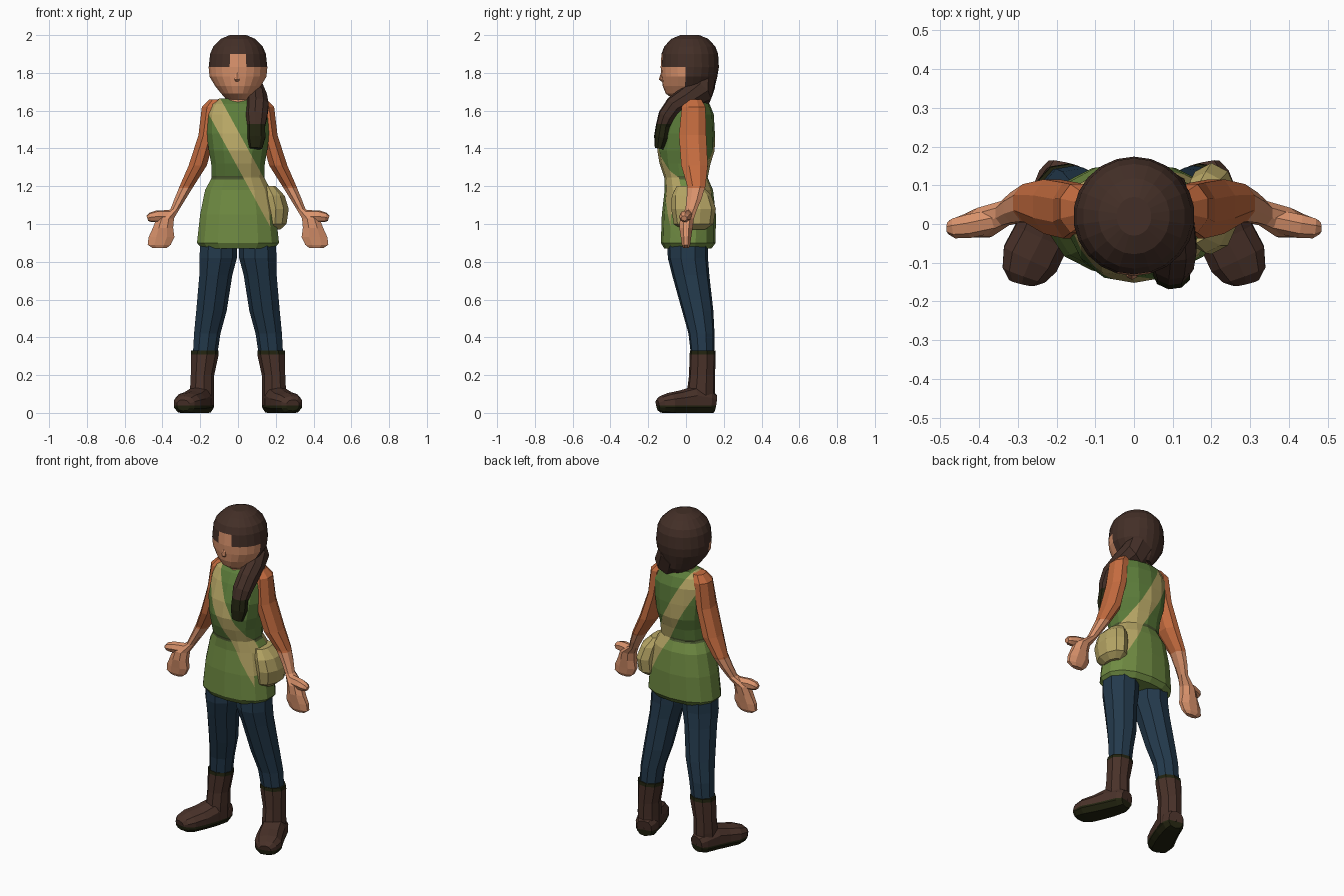
import bpy, bmesh, math
from mathutils import Vector

def mat(name, rgb):
    m = bpy.data.materials.new(name)
    m.diffuse_color = (*rgb, 1)
    return m

SKIN = mat("skin", (0.70, 0.29, 0.15))
SLEEVE = mat("orange_sleeve", (0.56, 0.15, 0.05))
GREEN = mat("skirt_green", (0.16, 0.26, 0.055))
BODICE = mat("bodice_green", (0.105, 0.20, 0.042))
TAN = mat("tan_canvas", (0.47, 0.38, 0.13))
HAIR = mat("hair_brown", (0.056, 0.028, 0.020))
BOOT = mat("boot_brown", (0.066, 0.031, 0.022))
JEANS = mat("denim_blue", (0.017, 0.042, 0.073))
DARK = mat("dark_olive", (0.016, 0.017, 0.005))
BELT = mat("belt_olive", (0.07, 0.10, 0.03))

def loft(name, rings, mats, n=10, power=2.0, rule=None, cuts=(), mirror=False,
         along=False, ref=(1, 0, 0), floor=False):
    """Skin rings (x, y, z, ra, rb); rings lie flat, or square to the path if along."""
    bm = bmesh.new()
    pts = [Vector(r[:3]) for r in rings]
    loops = []
    for i, r in enumerate(rings):
        a, b = Vector((1, 0, 0)), Vector((0, 1, 0))
        if along:
            t = (pts[min(i + 1, len(pts) - 1)] - pts[max(i - 1, 0)]).normalized()
            a = Vector(ref)
            a = (a - t * a.dot(t)).normalized()
            b = t.cross(a)
        loop = []
        for k in range(n):
            w = 2 * math.pi * (k + 0.5) / n
            c, s = math.cos(w), math.sin(w)
            c = math.copysign(abs(c) ** (2 / power), c)
            s = math.copysign(abs(s) ** (2 / power), s)
            p = pts[i] + a * c * r[3] + b * s * r[4]
            if floor:
                p.z = max(p.z, 0)
            loop.append(bm.verts.new(p))
        loops.append(loop)
    for lo, hi in zip(loops, loops[1:]):
        for k in range(n):
            j = (k + 1) % n
            bm.faces.new((lo[k], lo[j], hi[j], hi[k]))
    bm.faces.new(loops[0])
    bm.faces.new(loops[-1])
    for co, no in cuts:
        bmesh.ops.bisect_plane(bm, geom=bm.verts[:] + bm.edges[:] + bm.faces[:],
                               plane_co=co, plane_no=no)
    bmesh.ops.recalc_face_normals(bm, faces=bm.faces[:])
    if rule:
        for f in bm.faces:
            f.material_index = rule(f.calc_center_median())
    me = bpy.data.meshes.new(name)
    bm.to_mesh(me)
    bm.free()
    for m in mats:
        me.materials.append(m)
    ob = bpy.data.objects.new(name, me)
    bpy.context.collection.objects.link(ob)
    if mirror:
        ob.modifiers.new("mirror", "MIRROR")
    return ob

def level(z):
    return ((0, 0, z), (0, 0, 1))

# Tunic with belt and a diagonal strap cut into its faces
S_CO, S_NO, S_HALF = Vector((0, 0, 1.395)), Vector((0.877, 0, 0.480)), 0.047

def tunic_rule(c):
    if abs((c - S_CO).dot(S_NO)) < S_HALF and c.z > 1.0:
        return 2
    if 1.235 < c.z < 1.255:
        return 3
    return 0 if c.z < 1.24 else 1

loft("tunic", [
    (0, 0.01, 0.87, 0.195, 0.125), (0, 0.012, 0.90, 0.222, 0.145),
    (0, 0.015, 1.05, 0.205, 0.143), (0, 0.015, 1.18, 0.178, 0.128),
    (0, 0.0, 1.245, 0.142, 0.115), (0, -0.005, 1.32, 0.145, 0.135),
    (0, 0.0, 1.39, 0.158, 0.152), (0, 0.008, 1.48, 0.17, 0.145),
    (0, 0.025, 1.58, 0.17, 0.122), (0, 0.03, 1.635, 0.15, 0.095),
    (0, 0.035, 1.665, 0.10, 0.06)],
    [GREEN, BODICE, TAN, BELT], n=14, power=2.3, rule=tunic_rule,
    cuts=[(S_CO + S_NO * S_HALF, S_NO), (S_CO - S_NO * S_HALF, S_NO),
          level(1.235), level(1.255)])

# Shoulder bag on one hip
loft("hip_bag", [
    (0.19, 0.04, 0.97, 0.035, 0.06), (0.195, 0.04, 1.0, 0.065, 0.105),
    (0.20, 0.04, 1.08, 0.072, 0.118), (0.185, 0.03, 1.15, 0.065, 0.105),
    (0.16, 0.02, 1.20, 0.04, 0.07)], [TAN], n=10)

# Neck and collar opening
loft("neck", [
    (0, 0.025, 1.60, 0.085, 0.09), (0, 0.03, 1.65, 0.075, 0.08),
    (0, 0.03, 1.73, 0.055, 0.06)], [SKIN], n=10)

# Head: hair cap, with the face picked out by a hairline rule
def head_rule(c):
    brow = 1.91 if -0.06 < c.x < 0.035 else 1.83
    return 1 if c.y < 0.01 and c.z < brow else 0

loft("head", [
    (0, 0.02, 2.0, 0.045, 0.05), (0, 0.02, 1.98, 0.092, 0.098),
    (0, 0.02, 1.94, 0.132, 0.135), (0, 0.02, 1.90, 0.149, 0.150),
    (0, 0.02, 1.83, 0.157, 0.154), (0, 0.018, 1.78, 0.152, 0.148),
    (0, 0.015, 1.73, 0.122, 0.138), (0, 0.018, 1.69, 0.09, 0.125),
    (0, 0.03, 1.66, 0.06, 0.095)],
    [HAIR, SKIN], n=22, rule=head_rule)

# Nose
loft("nose", [(-0.005, -0.125, 1.80, 0.008, 0.008), (-0.005, -0.13, 1.765, 0.016, 0.014),
              (-0.005, -0.12, 1.755, 0.01, 0.01)], [SKIN], n=6)

# Ponytail swept over one shoulder, with a dark tip
loft("ponytail", [
    (0.02, 0.08, 1.75, 0.10, 0.08), (0.06, 0.065, 1.69, 0.09, 0.08),
    (0.10, 0.0, 1.66, 0.06, 0.065), (0.105, -0.06, 1.625, 0.06, 0.055),
    (0.10, -0.10, 1.57, 0.058, 0.05), (0.098, -0.12, 1.52, 0.048, 0.04),
    (0.098, -0.13, 1.46, 0.05, 0.04), (0.095, -0.142, 1.40, 0.035, 0.024)],
    [HAIR, DARK], n=9, along=True, cuts=[level(1.53)],
    rule=lambda c: 1 if c.z < 1.53 and c.y < -0.07 else 0)

# Arms, sleeves running into bare forearms and mitten hands
loft("arm", [
    (0.12, 0.04, 1.66, 0.035, 0.045), (0.145, 0.04, 1.62, 0.05, 0.068),
    (0.165, 0.035, 1.47, 0.048, 0.078), (0.213, 0.045, 1.31, 0.052, 0.076),
    (0.272, 0.055, 1.20, 0.040, 0.052), (0.308, 0.042, 1.13, 0.032, 0.042),
    (0.333, 0.028, 1.08, 0.026, 0.034), (0.385, 0.005, 1.03, 0.050, 0.040),
    (0.397, 0.0, 0.98, 0.058, 0.038), (0.405, 0.0, 0.93, 0.074, 0.030),
    (0.417, 0.0, 0.89, 0.066, 0.024), (0.415, 0.0, 0.872, 0.04, 0.015)],
    [SLEEVE, SKIN], n=8, mirror=True, cuts=[level(1.19)],
    rule=lambda c: 1 if c.z < 1.19 else 0)
loft("thumb", [
    (0.36, 0.01, 1.04, 0.032, 0.035), (0.43, -0.005, 1.04, 0.032, 0.032),
    (0.465, -0.01, 1.035, 0.027, 0.025), (0.48, -0.01, 1.03, 0.016, 0.015)],
    [SKIN], n=7, mirror=True, along=True, ref=(0, 1, 0))

# Trouser legs
loft("trouser_leg", [
    (0.105, 0.01, 0.93, 0.10, 0.11), (0.108, 0.01, 0.82, 0.102, 0.108),
    (0.12, 0.025, 0.73, 0.09, 0.10), (0.143, 0.062, 0.54, 0.083, 0.084),
    (0.165, 0.082, 0.42, 0.072, 0.07), (0.177, 0.088, 0.30, 0.066, 0.062)],
    [JEANS], n=9, mirror=True)

# Boot shafts with a dark cuff
loft("boot_shaft", [
    (0.177, 0.088, 0.33, 0.075, 0.068), (0.178, 0.088, 0.31, 0.076, 0.070),
    (0.19, 0.085, 0.20, 0.064, 0.070), (0.192, 0.08, 0.12, 0.066, 0.075),
    (0.19, 0.08, 0.04, 0.064, 0.075)],
    [BOOT, DARK], n=9, mirror=True, rule=lambda c: 1 if c.z > 0.31 else 0)

# Boot feet turned outwards, with dark soles
loft("boot_foot", [
    (0.178, 0.152, 0.05, 0.045, 0.05), (0.185, 0.12, 0.055, 0.064, 0.065),
    (0.21, 0.04, 0.06, 0.072, 0.08), (0.238, -0.03, 0.052, 0.076, 0.066),
    (0.268, -0.09, 0.048, 0.078, 0.058), (0.285, -0.13, 0.044, 0.06, 0.046),
    (0.29, -0.15, 0.04, 0.035, 0.03)],
    [BOOT, DARK], n=10, power=2.5, mirror=True, along=True, floor=True,
    cuts=[level(0.04)], rule=lambda c: 1 if c.z < 0.04 else 0)
